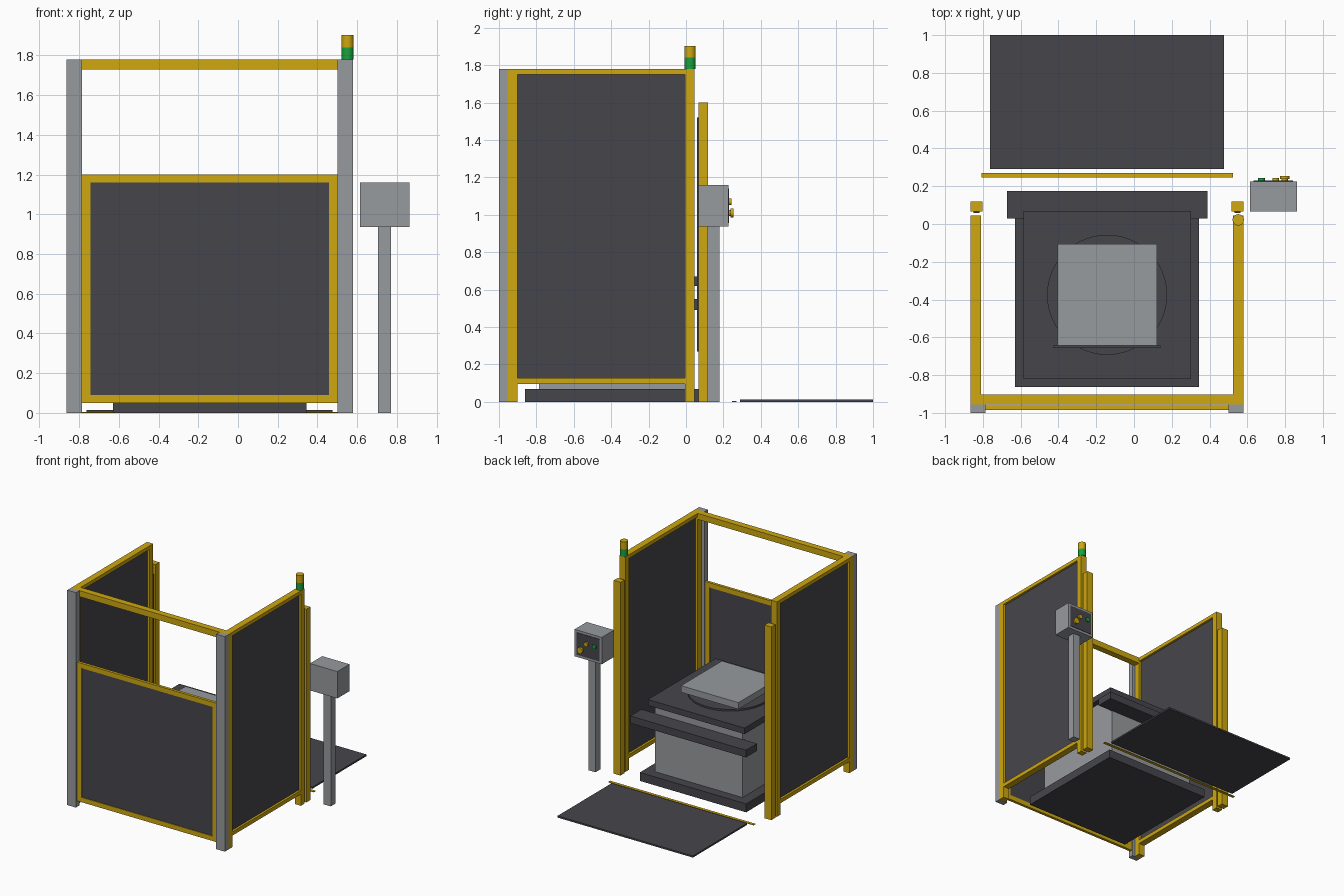
import bpy
import math

if "Cube" in bpy.data.objects:
    bpy.data.objects.remove(bpy.data.objects["Cube"], do_unlink=True)


def material(name, rgb):
    m = bpy.data.materials.new(name)
    m.use_nodes = True
    color = (*rgb, 1)
    m.diffuse_color = color
    m.node_tree.nodes["Principled BSDF"].inputs["Base Color"].default_value = color
    return m


YELLOW = material("safety_yellow", (0.62, 0.39, 0.005))
GREY = material("machine_grey", (0.31, 0.325, 0.34))
DARK = material("charcoal", (0.062, 0.06, 0.07))
GREEN = material("signal_green", (0.01, 0.36, 0.05))


def box(name, mat, x, y, z):
    """Box from three (low, high) ranges."""
    spans = (x, y, z)
    bpy.ops.mesh.primitive_cube_add(size=1, location=[(a + b) / 2 for a, b in spans])
    ob = bpy.context.object
    ob.name = name
    ob.scale = [b - a for a, b in spans]
    bpy.ops.object.transform_apply(location=False, rotation=False, scale=True)
    ob.data.materials.append(mat)
    return ob


def cylinder(name, mat, center, radius, depth, along_y=False, sides=32):
    tilt = math.pi / 2 if along_y else 0
    bpy.ops.mesh.primitive_cylinder_add(vertices=sides, radius=radius, depth=depth,
                                        location=center, rotation=(tilt, 0, 0))
    ob = bpy.context.object
    ob.name = name
    ob.data.materials.append(mat)
    bpy.ops.object.shade_smooth_by_angle()
    return ob


# Side guards: mirrored about the cell's own centre line
CX = -0.1425
H = 1.78


def mirrored(side, a, b):
    return tuple(sorted((CX + side * a, CX + side * b)))


for side, tag in ((1, "left"), (-1, "right")):
    rail = mirrored(side, 0.667, 0.722)
    box(tag + "_front_post", GREY, mirrored(side, 0.643, 0.722), (-1, -0.955), (0, H))
    box(tag + "_guard_front_upright", YELLOW, rail, (-0.955, -0.902), (0, H))
    box(tag + "_guard_back_upright", YELLOW, rail, (-0.005, 0.045), (0, H))
    box(tag + "_guard_top_rail", YELLOW, rail, (-0.902, -0.005), (1.75, H))
    box(tag + "_guard_bottom_rail", YELLOW, rail, (-0.902, -0.005), (0.095, 0.127))
    box(tag + "_guard_panel", DARK, mirrored(side, 0.685, 0.704),
        (-0.902, -0.005), (0.127, 1.75))
    # Light curtain column with its sensor strip
    box(tag + "_light_curtain", YELLOW, mirrored(side, 0.66, 0.722), (0.066, 0.118), (0, 1.6))
    box(tag + "_sensor_strip", DARK, mirrored(side, 0.675, 0.707), (0.058, 0.066), (0.27, 1.52))

# Front guard and overhead beam
box("overhead_beam", YELLOW, (-0.81, 0.525), (-0.955, -0.902), (1.73, H))
FRONT = (-0.985, -0.962)
box("front_frame_top", YELLOW, (-0.785, 0.5), FRONT, (1.16, 1.2))
box("front_frame_bottom", YELLOW, (-0.785, 0.5), FRONT, (0.05, 0.09))
for side, tag in ((1, "left"), (-1, "right")):
    box("front_frame_" + tag, YELLOW, mirrored(side, 0.6, 0.643), FRONT, (0.09, 1.16))
box("front_panel", DARK, (-0.742, 0.458), (-0.98, -0.967), (0.09, 1.16))

# Machine: stacked centred blocks
CY = -0.375


def block(name, mat, half_x, half_y, z):
    return box(name, mat, (CX - half_x, CX + half_x), (CY - half_y, CY + half_y), z)


block("machine_base", DARK, 0.487, 0.487, (0, 0.07))
block("machine_column", GREY, 0.4, 0.41, (0.07, 0.62))
block("table_top", DARK, 0.443, 0.445, (0.62, 0.67))
cylinder("turntable", DARK, (CX, CY, 0.677), 0.318, 0.014, sides=48)
block("fixture_riser", DARK, 0.2, 0.2, (0.684, 0.71))
block("workpiece", GREY, 0.263, 0.268, (0.71, 0.765))
box("fixture_stop", DARK, (-0.425, 0.14), (-0.656, -0.643), (0.69, 0.75))
box("rear_crossbar", DARK, (-0.672, 0.388), (0.03, 0.175), (0.49, 0.55))

# Floor mat and floor marking
box("floor_mat", DARK, (-0.763, 0.477), (0.29, 1), (0, 0.014))
box("floor_marking", YELLOW, (-0.808, 0.523), (0.246, 0.27), (0, 0.005))

# Signal lamp
cylinder("lamp_green", GREEN, (0.552, 0.022, 1.81), 0.03, 0.06)
cylinder("lamp_yellow", YELLOW, (0.552, 0.022, 1.871), 0.03, 0.062)

# Control pedestal
box("pedestal_pole", GREY, (0.705, 0.77), (0.115, 0.178), (0, 0.937))
box("control_box", GREY, (0.613, 0.863), (0.067, 0.226), (0.937, 1.16))
box("control_plate", DARK, (0.633, 0.843), (0.226, 0.23), (0.957, 1.14))
for name, mat, x, z, radius, reach in (
        ("start_button", GREEN, 0.675, 1.07, 0.018, 0.243),
        ("reset_button", YELLOW, 0.75, 1.07, 0.018, 0.243),
        ("stop_button_stem", YELLOW, 0.798, 1.01, 0.016, 0.24),
        ("stop_button", YELLOW, 0.798, 1.01, 0.025, 0.253)):
    start = 0.238 if name == "stop_button" else 0.228
    cylinder(name, mat, (x, (start + reach) / 2, z), radius, reach - start, True, 24)
